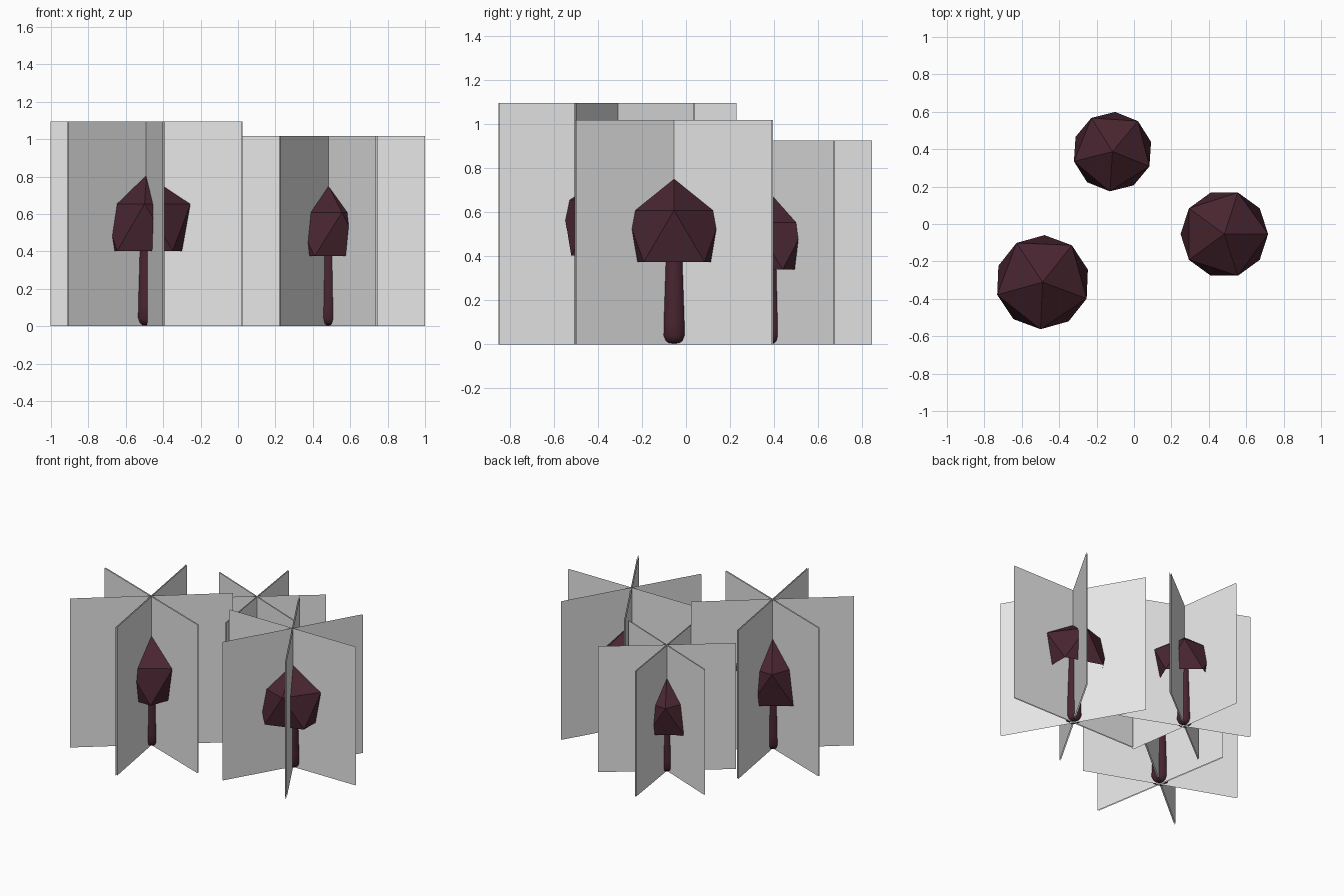
import bpy, bmesh, math
from mathutils import Matrix, Vector

if "Cube" in bpy.data.objects:
    bpy.data.objects.remove(bpy.data.objects["Cube"])


def material(name, rgb):
    m = bpy.data.materials.new(name)
    m.diffuse_color = (*rgb, 1)
    m.use_nodes = True
    m.node_tree.nodes["Principled BSDF"].inputs["Base Color"].default_value = m.diffuse_color
    return m


MAROON = material("dark maroon", (0.065, 0.0185, 0.0296))
GREY = material("light grey", (0.8, 0.8, 0.8))


def finish(bm, name, mat, matrix, smooth=False):
    bm.transform(matrix)
    me = bpy.data.meshes.new(name)
    bm.to_mesh(me)
    bm.free()
    me.materials.append(mat)
    for p in me.polygons:
        p.use_smooth = smooth
    ob = bpy.data.objects.new(name, me)
    bpy.context.collection.objects.link(ob)
    return ob


# All parts are modelled for a tree of card height 1, then scaled.
def crown(name, matrix):
    # faceted crown: icosahedron with its underside open
    bm = bmesh.new()
    bmesh.ops.create_icosphere(bm, subdivisions=1, radius=0.257)
    low = min(bm.verts, key=lambda v: v.co.z)
    bmesh.ops.delete(bm, geom=[low], context='VERTS')
    bmesh.ops.translate(bm, verts=bm.verts, vec=(0, 0, 0.483))
    finish(bm, name, MAROON, matrix)


def trunk(name, matrix):
    # tapered trunk with rounded foot
    profile = [(0, 0.004), (0.03, 0.006), (0.046, 0.016), (0.057, 0.04),
               (0.056, 0.1), (0.046, 0.36), (0.038, 0.52)]
    bm = bmesh.new()
    vs = [bm.verts.new((r, 0, z)) for r, z in profile]
    es = [bm.edges.new(p) for p in zip(vs, vs[1:])]
    bmesh.ops.spin(bm, geom=vs + es, axis=(0, 0, 1), cent=(0, 0, 0),
                   angle=math.tau, steps=16)
    bmesh.ops.remove_doubles(bm, verts=bm.verts, dist=0.0005)
    bmesh.ops.recalc_face_normals(bm, faces=bm.faces)
    finish(bm, name, MAROON, matrix, smooth=True)


def cards(name, matrix, half):
    # three crossing upright cards, each a close pair of sheets
    bm = bmesh.new()
    for k in range(3):
        rot = Matrix.Rotation(math.radians(60 * k), 4, 'Z')
        for s in (1, -1):
            y = -0.004 * s
            pts = [(-half * s, y, 0), (half * s, y, 0),
                   (half * s, y, 1), (-half * s, y, 1)]
            bm.faces.new([bm.verts.new(rot @ Vector(p)) for p in pts])
    finish(bm, name, GREY, matrix)


# name, x, y, height, turn in degrees, card half width
trees = [("left", -0.489, -0.311, 1.095, -20.4, 0.499),
         ("right", 0.483, -0.054, 1.018, 0, 0.507),
         ("back", -0.115, 0.387, 0.925, -21.8, 0.5)]
for name, x, y, h, turn, half in trees:
    m = (Matrix.Translation((x, y, 0))
         @ Matrix.Rotation(math.radians(turn), 4, 'Z')
         @ Matrix.Scale(h, 4))
    crown(name + "_tree_crown", m)
    trunk(name + "_tree_trunk", m)
    cards(name + "_tree_cards", m, half)
